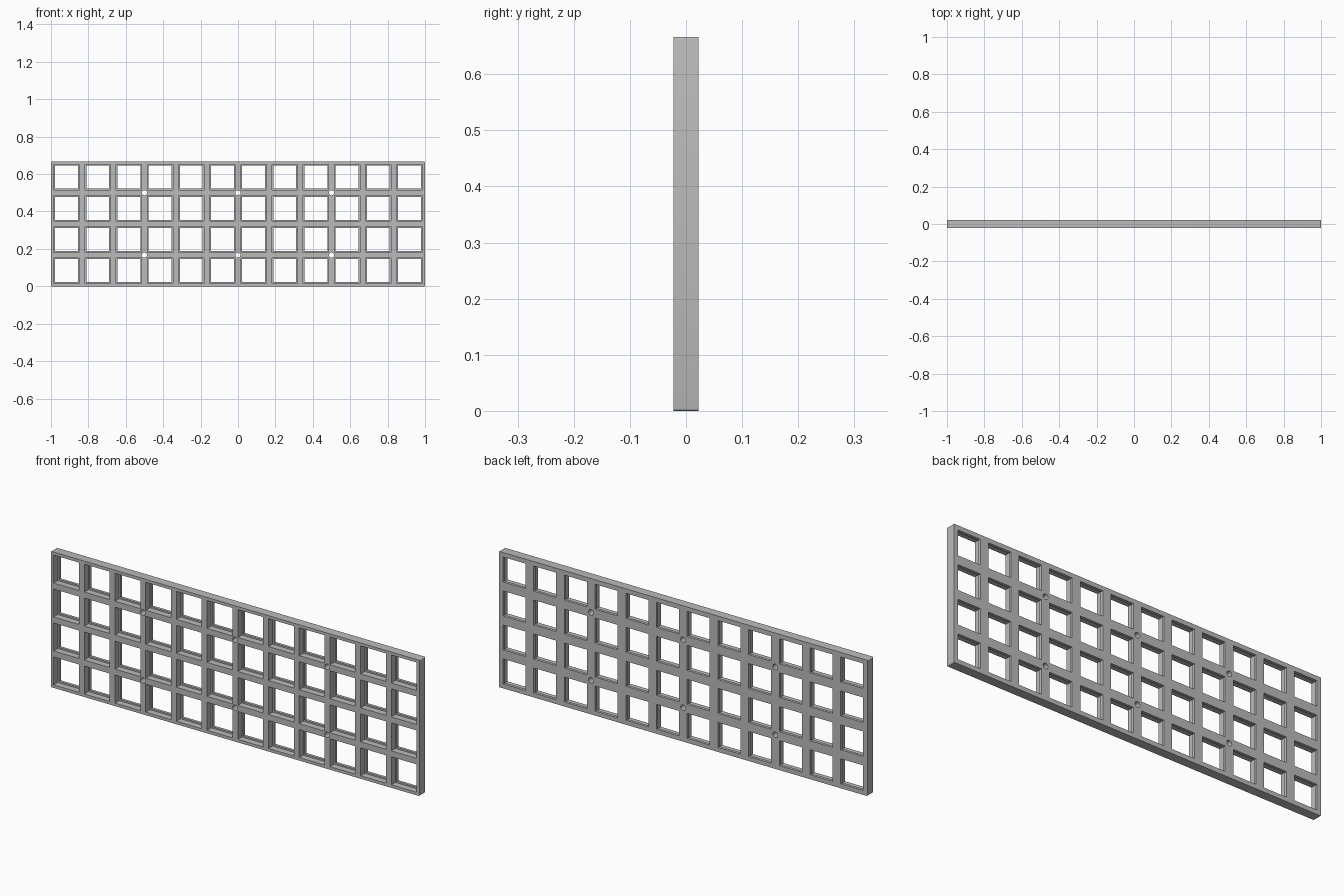
import bpy, bmesh, math
from mathutils import Matrix, Vector

old = bpy.data.objects.get("Cube")
if old:
    bpy.data.objects.remove(old, do_unlink=True)

COLS, ROWS = 12, 4
PITCH = 2 / COLS
HEIGHT, DEPTH = ROWS * PITCH, 0.045
FRONT, BACK = -DEPTH / 2, DEPTH / 2
LEDGE = BACK - 0.0135          # front of the thin lip around each opening
NARROW, WIDE = 0.1225, 0.137   # opening widths behind and in front of the lip

grey = bpy.data.materials.new("mid grey")
grey.use_nodes = True
colour = (0.5, 0.5, 0.5, 1)
grey.diffuse_color = colour
grey.node_tree.nodes["Principled BSDF"].inputs["Base Color"].default_value = colour


def add_box(bm, x, z, width, height, y0, y1):
    scale = Matrix.Diagonal((width, y1 - y0, height, 1))
    bmesh.ops.create_cube(bm, size=1, matrix=Matrix.Translation((x, (y0 + y1) / 2, z)) @ scale)


def make_object(name, bm):
    mesh = bpy.data.meshes.new(name)
    bm.to_mesh(mesh)
    bm.free()
    mesh.materials.append(grey)
    obj = bpy.data.objects.new(name, mesh)
    bpy.context.collection.objects.link(obj)
    return obj


def square_cutter(name, width, y0, y1):
    bm = bmesh.new()
    for col in range(COLS):
        for row in range(ROWS):
            add_box(bm, (col + 0.5) * PITCH - 1, (row + 0.5) * PITCH, width, width, y0, y1)
    return make_object(name, bm)


# Slab with slightly rounded upright corners
bm = bmesh.new()
add_box(bm, 0, HEIGHT / 2, 2, HEIGHT, FRONT, BACK)
corners = [e for e in bm.edges
           if abs((e.verts[0].co - e.verts[1].co).normalized().y) > 0.9]
bmesh.ops.bevel(bm, geom=corners, offset=0.004, segments=3, profile=0.5, affect='EDGES')
plate = make_object("grid_plate", bm)

# Stepped square openings
cutters = [square_cutter("wide_opening_cutter", WIDE, FRONT - 0.05, LEDGE),
           square_cutter("narrow_opening_cutter", NARROW, LEDGE - 0.01, BACK + 0.05)]

# Round screw holes where the bars cross
bm = bmesh.new()
turn = Matrix.Rotation(math.pi / 2, 4, 'X')
for x in (-0.5, 0, 0.5):
    for z in (PITCH, 3 * PITCH):
        bmesh.ops.create_cone(bm, cap_ends=True, segments=32, radius1=0.0135, radius2=0.0135,
                              depth=0.2, matrix=Matrix.Translation((x, 0, z)) @ turn)
cutters.append(make_object("screw_hole_cutter", bm))

# Cut the slab, then discard the cutters
for cutter in cutters:
    cutter.hide_render = True
    mod = plate.modifiers.new(cutter.name, 'BOOLEAN')
    mod.operation, mod.solver, mod.object = 'DIFFERENCE', 'EXACT', cutter
bpy.context.view_layer.update()
graph = bpy.context.evaluated_depsgraph_get()
plate_mesh = bpy.data.meshes.new_from_object(plate.evaluated_get(graph))
plate.modifiers.clear()
plate.data = plate_mesh
for cutter in cutters:
    bpy.data.objects.remove(cutter, do_unlink=True)

# Smooth the round holes, keep the square edges crisp
bpy.ops.object.select_all(action='DESELECT')
plate.select_set(True)
bpy.context.view_layer.objects.active = plate
bpy.ops.object.shade_smooth_by_angle(angle=math.radians(35))
